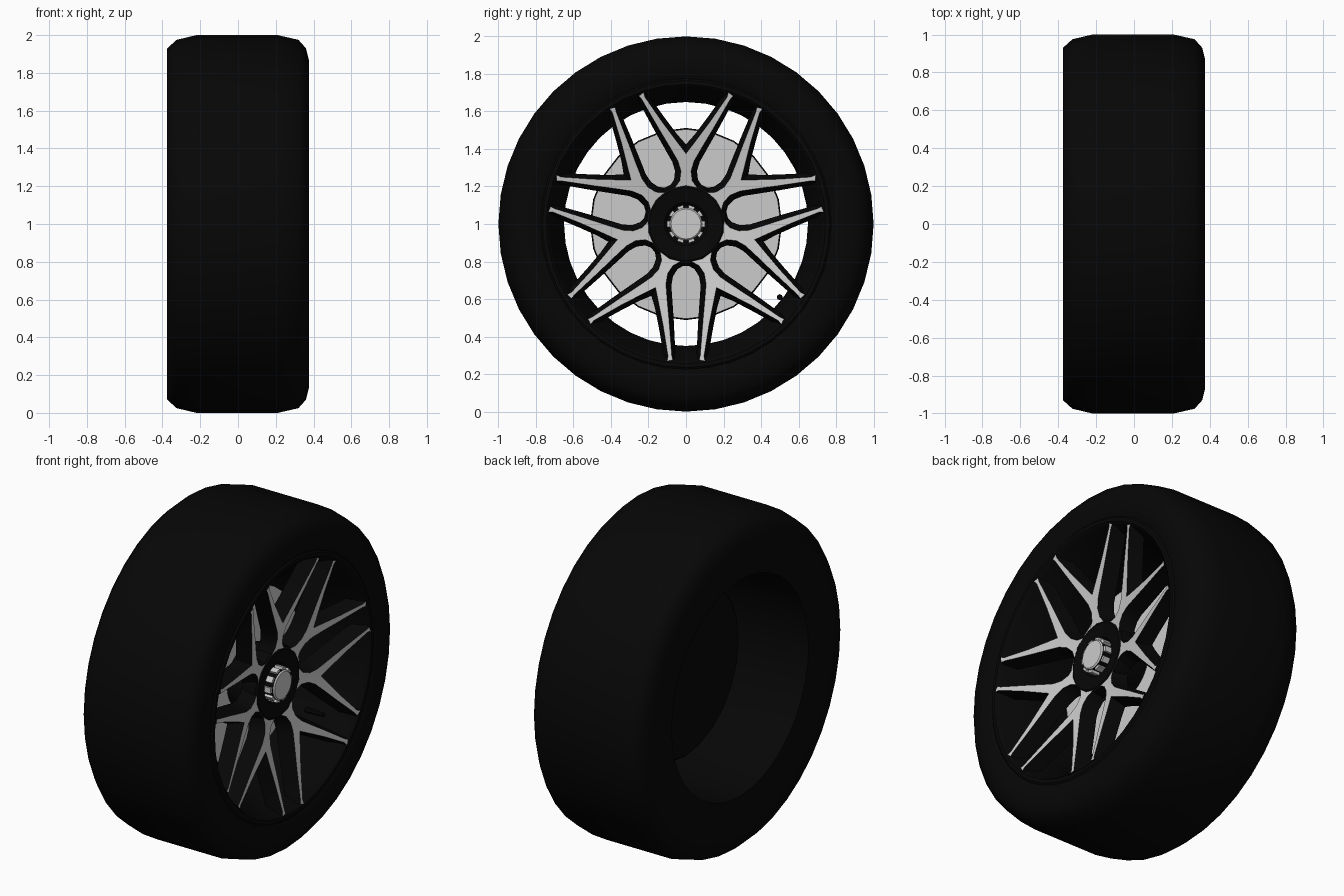
import bpy, bmesh
from math import sin, cos, pi, radians

if "Cube" in bpy.data.objects:
    bpy.data.objects.remove(bpy.data.objects["Cube"])

black = bpy.data.materials.new("black")
black.diffuse_color = (0.002, 0.002, 0.002, 1)
black.use_nodes = True
black.node_tree.nodes["Principled BSDF"].inputs["Base Color"].default_value = black.diffuse_color


def finish(name, bm, mat=None, angle=35):
    me = bpy.data.meshes.new(name)
    bm.to_mesh(me)
    bm.free()
    ob = bpy.data.objects.new(name, me)
    bpy.context.collection.objects.link(ob)
    if mat:
        me.materials.append(mat)
    bpy.ops.object.select_all(action='DESELECT')
    ob.select_set(True)
    bpy.context.view_layer.objects.active = ob
    bpy.ops.object.shade_smooth_by_angle(angle=radians(angle))
    return ob


def lathe(name, profile, n, mat=None, cy=0, cz=1, angle=35):
    """Revolve (x, radius) points about the axle, listed from the outer face (+x) round the outside."""
    bm = bmesh.new()
    rings = []
    for x, r in profile:
        if r == 0:
            rings.append([bm.verts.new((x, cy, cz))] * n)
        else:
            rings.append([bm.verts.new((x, cy + r * cos(2 * pi * j / n), cz + r * sin(2 * pi * j / n)))
                          for j in range(n)])
    for a, b in zip(rings, rings[1:]):
        for j in range(n):
            k = (j + 1) % n
            bm.faces.new(list(dict.fromkeys((a[j], b[j], b[k], a[k]))))
    return finish(name, bm, mat, angle)


# tyre with rounded shoulders and a plain back wall
lathe("tyre", [(.36, .775), (.37, .80), (.375, .87), (.36, .93), (.32, .975), (.21, 1.0),
               (-.22, 1.0), (-.325, .975), (-.375, .93), (-.372, .80), (-.36, .65)], 40, black, angle=50)

# rim barrel: straight tube, open at the back, stepped lip at the front
lathe("rim_barrel", [(-.36, .65), (.12, .65), (.20, .665), (.28, .70), (.335, .725), (.36, .735),
                     (.368, .745), (.368, .765), (.36, .775)], 40, black)

# brake disc with dark edge and back
lathe("brake_disc", [(.06, 0), (.06, .505)], 24)
lathe("brake_disc_back", [(.06, .505), (.052, .512), (.01, .512), (0, .50), (0, 0)], 24, black)

# hub and valve
lathe("hub", [(.235, 0), (.235, .10), (.255, .115), (.27, .195), (.26, .21), (.20, .225), (.06, .19)], 32, black)
lathe("valve", [(.22, 0), (.22, .012), (.10, .016)], 8, black, .50, .61)

# centre cap: grey face, dark side, grey teeth round its edge
lathe("centre_cap", [(.30, 0), (.30, .08), (.293, .087)], 20)
lathe("centre_cap_side", [(.293, .087), (.235, .087)], 20, black)
bm = bmesh.new()
for k in range(10):
    a0 = 2 * pi * k / 10
    ring = []
    for x in (.235, .288):
        for r, d in ((.085, -.17), (.102, -.17), (.102, .17), (.085, .17)):
            ring.append(bm.verts.new((x, r * cos(a0 + d), 1 + r * sin(a0 + d))))
    for f in ((4, 5, 6, 7), (1, 0, 4, 5), (2, 1, 5, 6), (3, 2, 6, 7)):
        bm.faces.new([ring[i] for i in f])
bmesh.ops.recalc_face_normals(bm, faces=bm.faces)
finish("centre_cap_teeth", bm)

# spokes: seven Y shapes, each made of two mirrored halves.
# Points are (sideways, outwards) measured from the line between two neighbouring Ys.
N = 7
H = pi / N


def on_stem(r):
    return (r * sin(H), r * cos(H))


inner = [(.03, .20), (.07, .222), (.098, .265), (.107, .32), (.101, .40), (.090, .52), (.076, .70), (.070, .725)]
outer = [on_stem(.205), on_stem(.25), on_stem(.30), on_stem(.375),
         (.146, .42), (.122, .54), (.096, .705), (.101, .73)]
inner_back = [(0, .215), (.045, .24), (.07, .28), (.078, .33), (.073, .40), (.065, .52), (.056, .70), (.05, .725)]
outer_back = [None, None, None, on_stem(.425), (.165, .45), (.145, .55), (.118, .705), (.122, .73)]


def spoke_point(bm, p, angle, side, drop=0):
    s, u = p[0] * side, p[1]
    r = (s * s + u * u) ** .5
    x = .265 + .10 * max(0, r - .2) / .52 - drop
    return bm.verts.new((x, s * cos(angle) - u * sin(angle), 1 + s * sin(angle) + u * cos(angle)))


fronts, walls = bmesh.new(), bmesh.new()
for k in range(N):
    angle = pi + 2 * pi * k / N
    for side in (1, -1):
        a = [spoke_point(fronts, p, angle, side) for p in inner]
        b = [spoke_point(fronts, p, angle, side) for p in outer]
        for i in range(len(a) - 1):
            fronts.faces.new([a[i], b[i], b[i + 1], a[i + 1]])
        edge = inner + outer[:2:-1]
        back = inner_back + outer_back[:2:-1]
        t = [spoke_point(walls, p, angle, side) for p in edge]
        w = [spoke_point(walls, p, angle, side, .09) for p in back]
        for i in range(len(t) - 1):
            walls.faces.new([t[i], t[i + 1], w[i + 1], w[i]])
# weld the halves and turn every face outwards (the walls flare, so they tilt forwards too)
for m in (fronts, walls):
    bmesh.ops.remove_doubles(m, verts=m.verts, dist=.0005)
    for f in m.faces:
        f.normal_update()
        if f.normal.x < 0:
            f.normal_flip()
finish("spoke_fronts", fronts)
finish("spoke_walls", walls, black, 50)
